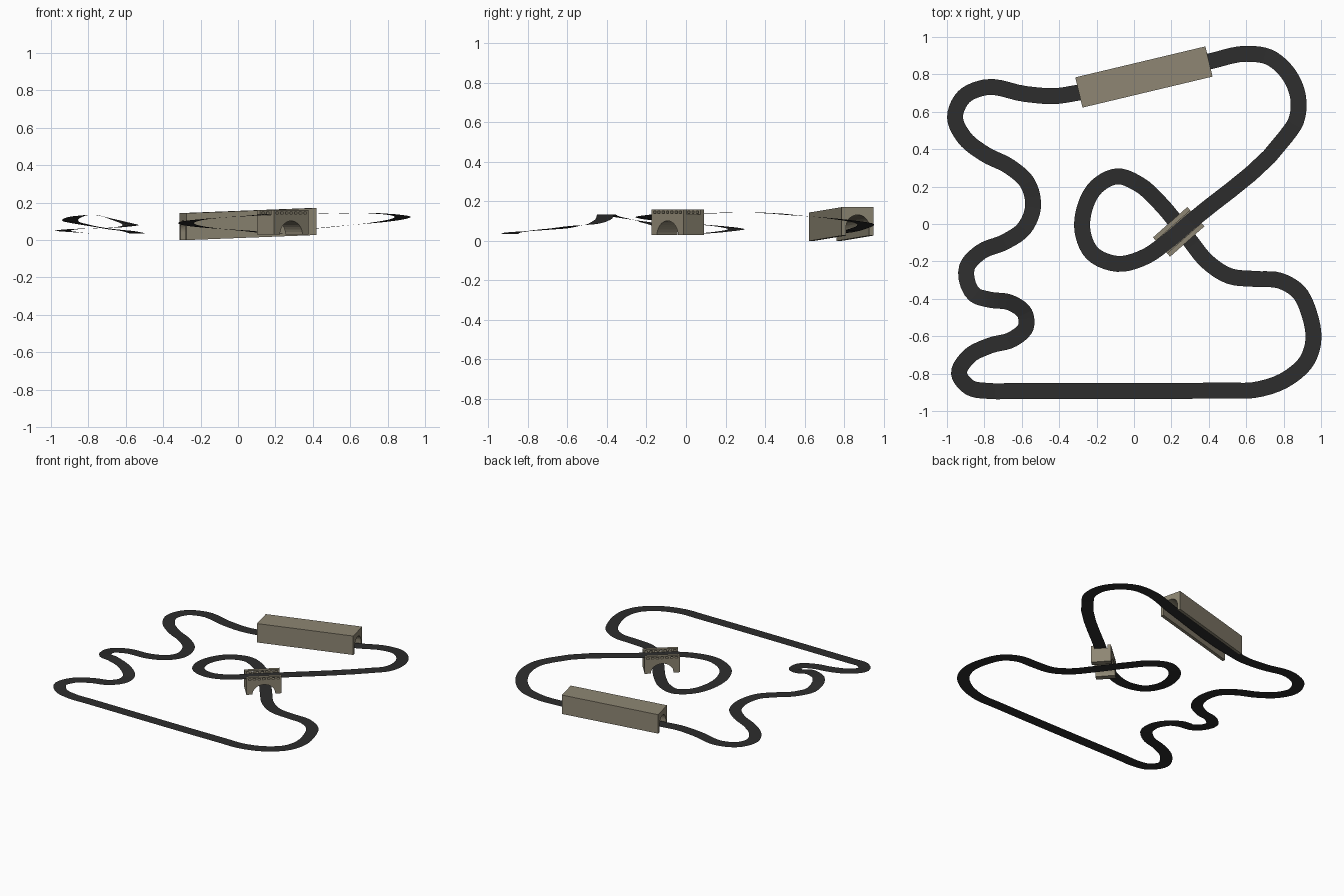
import bpy, bmesh, math
from mathutils import Vector, Matrix
from mathutils.geometry import interpolate_bezier

if "Cube" in bpy.data.objects:
    bpy.data.objects.remove(bpy.data.objects["Cube"])


def material(name, rgb):
    m = bpy.data.materials.new(name)
    m.diffuse_color = (*rgb, 1)
    m.use_nodes = True
    m.node_tree.nodes["Principled BSDF"].inputs["Base Color"].default_value = m.diffuse_color
    return m


ASPHALT = material("dark asphalt", (0.026, 0.026, 0.026))
STONE = material("tan stone", (0.27, 0.24, 0.172))


def finish(name, bm, mat):
    me = bpy.data.meshes.new(name)
    bm.to_mesh(me)
    bm.free()
    me.materials.append(mat)
    ob = bpy.data.objects.new(name, me)
    bpy.context.collection.objects.link(ob)
    return ob


def prism(name, profile, depth, frame, shift=0.0):
    """Extrude an x-z profile along local y, then place it with frame."""
    bm = bmesh.new()
    a, b = ([bm.verts.new(frame @ Vector((x, y, z))) for x, z in profile]
            for y in (shift - depth / 2, shift + depth / 2))
    n = len(profile)
    bm.faces.new(a)
    bm.faces.new(b[::-1])
    for i in range(n):
        bm.faces.new((a[i], b[i], b[(i + 1) % n], a[(i + 1) % n]))
    bmesh.ops.recalc_face_normals(bm, faces=bm.faces)
    return finish(name, bm, STONE)


def arched(half, z0, z1, r, spring, rise, seg=16):
    """Block outline with an arched opening at the bottom."""
    arc = [(r * math.cos(math.pi * i / seg), spring + rise * math.sin(math.pi * i / seg))
           for i in range(seg + 1)]
    feet_r = [(r, z0)] if spring > z0 else []
    feet_l = [(-r, z0)] if spring > z0 else []
    return [(half, z0)] + feet_r + arc + feet_l + [(-half, z0), (-half, z1), (half, z1)]


# Track centre line (x, y[, z]); missing heights are interpolated
PATH = [
    (-.77, -.893, .035), (-.65, -.893), (.5, -.89), (.64, -.888), (.83, -.82),
    (.925, -.73), (.957, -.64), (.937, -.48), (.877, -.36), (.78, -.303),
    (.65, -.294), (.51, -.278), (.39, -.2), (.30, -.09, .035), (.14, .11, .04),
    (.03, .21), (-.09, .255, .06), (-.2, .2), (-.265, .08, .083), (-.275, -.04),
    (-.225, -.155), (-.09, -.213, .12), (.06, -.175), (.17, -.1, .138),
    (.30, .01), (.81, .465, .138), (.866, .55), (.877, .68, .12), (.82, .81),
    (.72, .893, .092), (.60, .91), (.41, .871, .062), (-.30, .702, .035),
    (-.42, .684), (-.58, .695), (-.8, .73), (-.91, .68), (-.957, .57),
    (-.91, .465), (-.8, .375), (-.663, .305), (-.57, .22), (-.54, .09, .036),
    (-.59, -.027), (-.69, -.096, .06), (-.82, -.15), (-.893, -.23, .1),
    (-.85, -.38, .128), (-.77, -.405, .135), (-.663, -.42), (-.583, -.48, .085),
    (-.578, -.55), (-.647, -.615, .068), (-.77, -.65), (-.885, -.71, .058),
    (-.936, -.8, .05), (-.88, -.873)]
n = len(PATH)
pts = [Vector((p[0], p[1], 0)) for p in PATH]
gap = [(pts[(i + 1) % n] - pts[i]).length for i in range(n)]
keys = [i for i in range(n) if len(PATH[i]) == 3]
for a, b in zip(keys, keys[1:] + [n]):
    za, zb = PATH[a][2], PATH[b % n][2]
    for i in range(a, b):
        pts[i].z = za + (zb - za) * sum(gap[a:i]) / sum(gap[a:b])

tan = []
for i in range(n):
    d0, d1 = gap[i - 1], gap[i]
    tan.append(((pts[i] - pts[i - 1]) / d0 * d1 + (pts[(i + 1) % n] - pts[i]) / d1 * d0) / (d0 + d1))

line = []
for i in range(n):
    j, k = (i + 1) % n, gap[i] / 3
    line += interpolate_bezier(pts[i], pts[i] + tan[i] * k, pts[j] - tan[j] * k, pts[j], 6)[:-1]

# Flat ribbon of road
bm = bmesh.new()
rows, m = [], len(line)
for i in range(m):
    d = line[(i + 1) % m] - line[i - 1]
    side = Vector((-d.y, d.x, 0)).normalized() * 0.0425
    rows.append((bm.verts.new(line[i] - side), bm.verts.new(line[i] + side)))
for i in range(m):
    (a, b), (c, d) = rows[i], rows[(i + 1) % m]
    bm.faces.new((a, c, d, b))
finish("track", bm, ASPHALT)

# Tunnel: follows the slope of the road, open underneath
t = math.radians(13.4)
c, s = math.cos(t), math.sin(t)
tunnel = Matrix(((s, c, 0, .053), (-c, s, 0, .786), (0, .038, 1, .0136), (0, 0, 0, 1)))
prism("tunnel", arched(.083, 0, .144, .06, .045, .06), .715, tunnel)

# Bridge: arched body with pierced parapets
bridge = Matrix.Translation((.239, -.042, 0)) @ Matrix.Rotation(math.radians(41.5), 4, 'Z')
L, W, T = .245, .138, .024
prism("bridge_body", arched(L / 2, .03, .135, .08, .03, .072), W, bridge)


def rect(x0, x1, z0, z1):
    return [(x0, z0), (x1, z0), (x1, z1), (x0, z1)]


HOLES, POST = 7, .014
pitch = (L - POST) / HOLES
for label, sgn in (("front", -1), ("back", 1)):
    y = sgn * (W - T) / 2
    prism(label + "_parapet_rail", rect(-L / 2, L / 2, .151, .16), T, bridge, y)
    prism(label + "_parapet_base", rect(-L / 2, L / 2, .135, .139), T, bridge, y)
    for i in range(HOLES + 1):
        x = -L / 2 + i * pitch
        prism(f"{label}_parapet_post_{i}", rect(x, x + POST, .139, .151), T, bridge, y)
